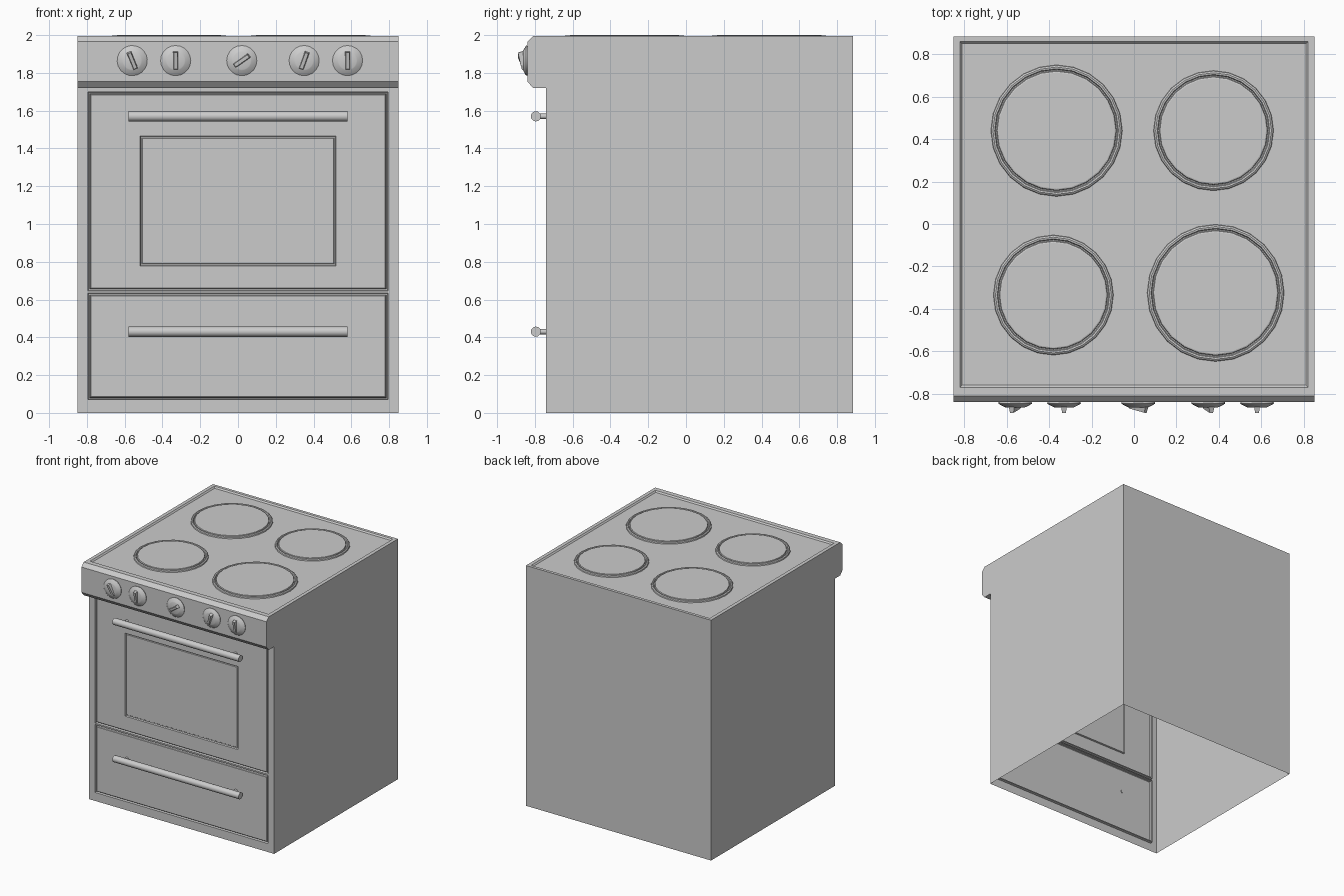
import bpy, bmesh
from math import sin, cos, pi, radians
from mathutils import Matrix, Vector

if "Cube" in bpy.data.objects:
    bpy.data.objects.remove(bpy.data.objects["Cube"])

FRONT, BACK, HALF, TOP = -0.74, 0.885, 0.85, 1.995


def finish(name, bm, smooth=None):
    bmesh.ops.recalc_face_normals(bm, faces=bm.faces)
    mesh = bpy.data.meshes.new(name)
    bm.to_mesh(mesh)
    bm.free()
    obj = bpy.data.objects.new(name, mesh)
    bpy.context.collection.objects.link(obj)
    if smooth:
        bpy.ops.object.select_all(action='DESELECT')
        obj.select_set(True)
        bpy.context.view_layer.objects.active = obj
        bpy.ops.object.shade_smooth_by_angle(angle=radians(smooth))
    return obj


def step(bm, f, xs, bs, level, axis):
    """Inset a rectangular face to xs by bs, at a level along y (1) or z (2)."""
    bm.normal_update()
    other = 3 - axis
    c = f.calc_center_median()
    bmesh.ops.inset_individual(bm, faces=[f], thickness=0.001)
    for v in f.verts:
        p = Vector((0, 0, 0))
        p.x = xs[v.co.x > c.x]
        p[other] = bs[v.co[other] > c[other]]
        p[axis] = level
        v.co = p


def quad(bm, pts):
    return bm.faces.new([bm.verts.new(p) for p in pts])


def lathe(bm, profile, n, matrix):
    """Revolve (radius, height) points around local z; last ring is capped."""
    rings = []
    for r, h in profile:
        rings.append([bm.verts.new(matrix @ Vector((r * cos(2 * pi * i / n),
                      r * sin(2 * pi * i / n), h))) for i in range(n)])
    for a, b in zip(rings, rings[1:]):
        for i in range(n):
            j = (i + 1) % n
            bm.faces.new((a[i], a[j], b[j], b[i]))
    bm.faces.new(rings[-1])


# Oven shell: side profile stretched across x, open underneath
bm = bmesh.new()
prof = [(FRONT, 0), (FRONT, 1.72), (-0.81, 1.72), (-0.84, 1.755), (-0.84, 1.965),
        (-0.81, TOP), (BACK, TOP), (BACK, 0)]
left = [bm.verts.new((-HALF, y, z)) for y, z in prof]
right = [bm.verts.new((HALF, y, z)) for y, z in prof]
bm.faces.new(left)
bm.faces.new(right)
for i in range(1, 7):
    f = bm.faces.new((left[i], left[i + 1], right[i + 1], right[i]))
    if i == 5:
        hob = f
# Sunken cooktop tray
step(bm, hob, (-0.82, 0.82), (-0.77, 0.86), TOP, 2)
step(bm, hob, (-0.81, 0.81), (-0.76, 0.85), 1.984, 2)

# Front frame with door and drawer cells
xs = [-HALF, -0.795, 0.795, HALF]
zs = [0, 0.07, 0.634, 0.646, 1.70, 1.72]
grid = [[bm.verts.new((x, FRONT, z)) for x in xs] for z in zs]
panels = []
for r in range(5):
    for c in range(3):
        f = bm.faces.new((grid[r][c], grid[r][c + 1], grid[r + 1][c + 1], grid[r + 1][c]))
        if c == 1 and r in (1, 3):
            panels.append((f, zs[r], zs[r + 1]))
# Groove around each panel
for f, z0, z1 in panels:
    for d, y in ((0.003, -0.72), (0.010, -0.72), (0.012, -0.737), (0.016, FRONT)):
        step(bm, f, (-0.795 + d, 0.795 - d), (z0 + d, z1 - d), y, 1)
# Recessed oven window
window = panels[1][0]
for d, y in ((0, FRONT), (0.004, -0.728), (0.010, -0.728), (0.013, -0.732)):
    step(bm, window, (-0.518 + d, 0.518 - d), (0.777 + d, 1.466 - d), y, 1)
bmesh.ops.remove_doubles(bm, verts=bm.verts, dist=0.0001)
finish("oven_body", bm)

# Hotplates with raised rim
for i, (x, y, R) in enumerate([(-0.365, 0.44, 0.31), (0.375, 0.44, 0.283),
                               (-0.38, -0.335, 0.283), (0.385, -0.325, 0.323)]):
    bm = bmesh.new()
    lathe(bm, [(R, 1.984), (R - 0.002, 1.993), (R - 0.010, 1.998), (R - 0.018, 1.997),
               (R - 0.022, 1.989), (R - 0.027, 1.989), (R - 0.030, 1.998),
               (R - 0.036, 2.0)], 24, Matrix.Translation((x, y, 0)))
    finish(f"hotplate_{i + 1}", bm)

# Door and drawer handles: bar on two standoffs
for name, z in (("oven_door_handle", 1.57), ("drawer_handle", 0.43)):
    bm = bmesh.new()
    bmesh.ops.create_cone(bm, cap_ends=True, segments=12, radius1=0.027, radius2=0.027,
                          depth=1.16, matrix=Matrix.Translation((0, -0.795, z))
                          @ Matrix.Rotation(pi / 2, 4, 'Y'))
    for x in (-0.5, 0.5):
        bmesh.ops.create_cone(bm, cap_ends=True, segments=10, radius1=0.014, radius2=0.014,
                              depth=0.06, matrix=Matrix.Translation((x, -0.765, z))
                              @ Matrix.Rotation(pi / 2, 4, 'X'))
    finish(name, bm, 40)

# Control knobs: flared dish with a tilted wedge grip
for i, (x, tilt) in enumerate([(-0.56, -22), (-0.33, 0), (0.02, 55), (0.35, 20), (0.58, 0)]):
    bm = bmesh.new()
    # local z points out of the panel, local y points up
    m = (Matrix.Translation((x, -0.84, 1.865)) @ Matrix.Rotation(pi / 2, 4, 'X')
         @ Matrix.Rotation(-radians(tilt), 4, 'Z'))
    lathe(bm, [(0.078, 0), (0.08, 0.006), (0.075, 0.010), (0.052, 0.022), (0.047, 0.024)], 20, m)
    base = [(-0.014, -0.05, 0.018), (0.014, -0.05, 0.018), (0.014, 0.05, 0.018), (-0.014, 0.05, 0.018)]
    top = [(-0.009, -0.045, 0.030), (0.009, -0.045, 0.030), (0.009, 0.042, 0.050), (-0.009, 0.042, 0.050)]
    b = [bm.verts.new(m @ Vector(p)) for p in base]
    t = [bm.verts.new(m @ Vector(p)) for p in top]
    bm.faces.new(b)
    bm.faces.new(t)
    for k in range(4):
        bm.faces.new((b[k], b[(k + 1) % 4], t[(k + 1) % 4], t[k]))
    finish(f"control_knob_{i + 1}", bm, 30)
